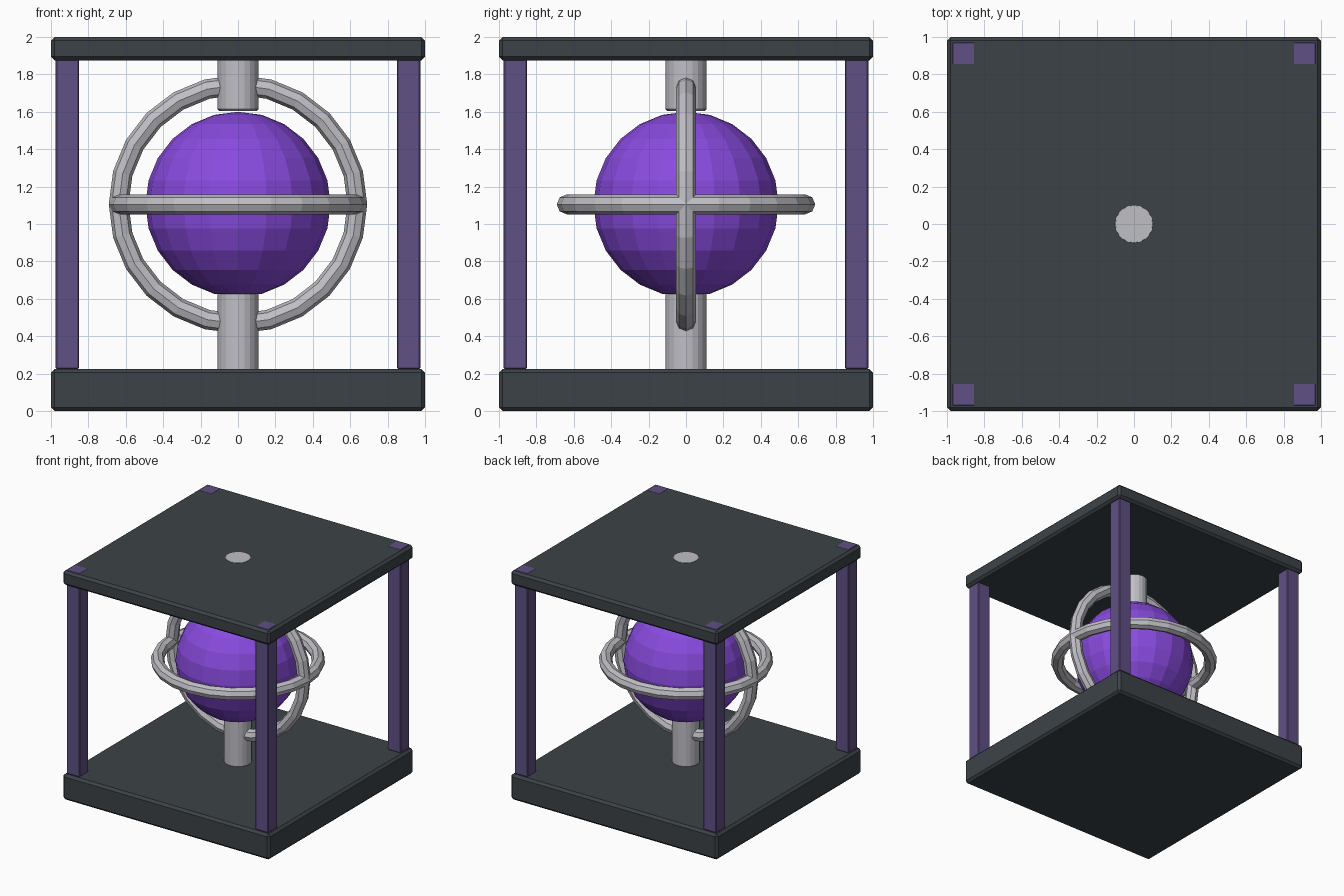
import bpy, math

cube = bpy.data.objects.get("Cube")
if cube:
    bpy.data.objects.remove(cube, do_unlink=True)


def material(name, color):
    m = bpy.data.materials.new(name)
    m.use_nodes = True
    m.diffuse_color = (*color, 1)
    m.node_tree.nodes["Principled BSDF"].inputs["Base Color"].default_value = (*color, 1)
    return m


slate = material("dark slate", (0.045, 0.055, 0.063))
violet = material("bright violet", (0.25, 0.07, 0.74))
plum = material("muted plum", (0.115, 0.08, 0.23))
steel = material("light steel", (0.52, 0.52, 0.56))


def finish(name, mat, bevel=0):
    ob = bpy.context.object
    ob.name = name
    ob.data.materials.append(mat)
    if bevel:
        mod = ob.modifiers.new("Bevel", "BEVEL")
        mod.width = bevel
        mod.segments = 1
        mod.limit_method = "ANGLE"
        mod.angle_limit = math.radians(50)
    return ob


def box(name, mat, x, y, width, bottom, top, bevel):
    bpy.ops.mesh.primitive_cube_add(size=1, location=(x, y, (bottom + top) / 2))
    ob = finish(name, mat, bevel)
    ob.scale = (width, width, top - bottom)
    # apply the scale so the bevel stays even
    bpy.ops.object.transform_apply(location=False, rotation=False, scale=True)


def column(name, bottom, top):
    bpy.ops.mesh.primitive_cylinder_add(
        vertices=20, radius=0.11, depth=top - bottom, location=(0, 0, (bottom + top) / 2))
    finish(name, steel, 0.01)


# Base and roof plates
box("base_plate", slate, 0, 0, 2, 0, 0.225, 0.02)
box("roof_plate", slate, 0, 0, 2, 1.875, 2, 0.02)

# Corner posts, showing flush through the roof
for sx, side in ((-1, "right"), (1, "left")):
    for sy, end in ((-1, "front"), (1, "back")):
        box(f"{end}_{side}_post", plum, sx * 0.912, sy * 0.912, 0.125, 0.225, 2.001, 0.006)

# Columns holding the core
column("lower_column", 0.215, 0.66)
column("upper_column", 1.605, 2.001)

# Core sphere
CORE = 1.105
bpy.ops.mesh.primitive_uv_sphere_add(segments=20, ring_count=12, radius=0.495, location=(0, 0, CORE))
finish("core_sphere", violet)

# Crossed rings around the core
for name, tilt in (("level_ring", 0), ("upright_ring", math.pi / 2)):
    bpy.ops.mesh.primitive_torus_add(
        major_radius=0.638, minor_radius=0.053, major_segments=24, minor_segments=8,
        location=(0, 0, CORE), rotation=(tilt, 0, 0))
    finish(name, steel)
